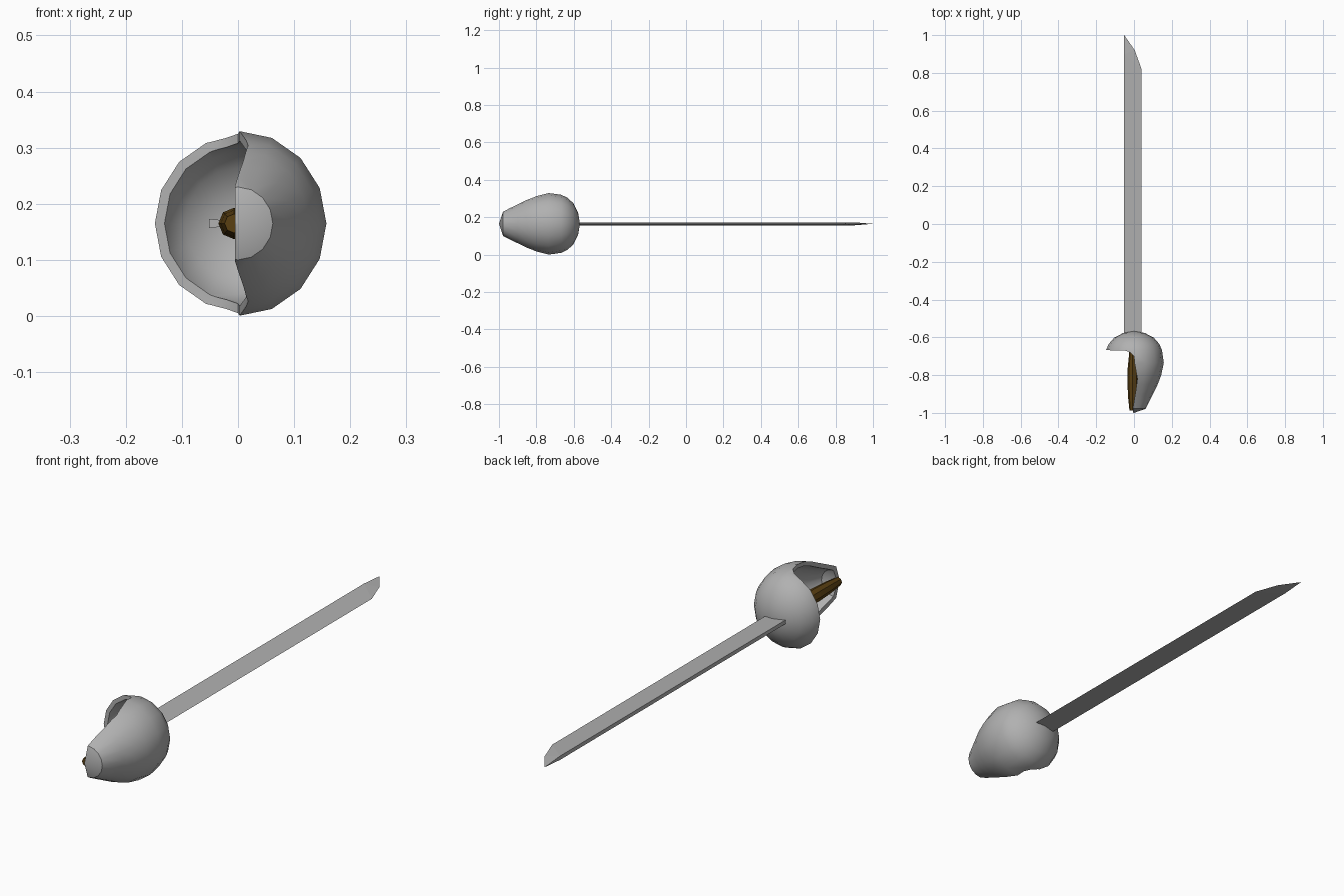
import bpy, bmesh
from math import cos, sin, pi, radians

if "Cube" in bpy.data.objects:
    bpy.data.objects.remove(bpy.data.objects["Cube"], do_unlink=True)

AXIS_Z = 0.165


def material(name, rgb):
    m = bpy.data.materials.new(name)
    m.use_nodes = True
    m.diffuse_color = (*rgb, 1)
    m.node_tree.nodes["Principled BSDF"].inputs["Base Color"].default_value = (*rgb, 1)
    return m


steel = material("grey_steel", (0.44, 0.44, 0.44))
wood = material("dark_brown_grip", (0.10, 0.05, 0.006))


def finish(name, bm, mat):
    bmesh.ops.recalc_face_normals(bm, faces=bm.faces)
    mesh = bpy.data.meshes.new(name)
    bm.to_mesh(mesh)
    bm.free()
    ob = bpy.data.objects.new(name, mesh)
    bpy.context.collection.objects.link(ob)
    mesh.materials.append(mat)
    return ob


def select(ob):
    bpy.ops.object.select_all(action='DESELECT')
    ob.select_set(True)
    bpy.context.view_layer.objects.active = ob


def lathe(name, profile, sides, mat, x=0.0, squash=1.0):
    """Closed solid turned around the y axis; profile is (radius, y)."""
    bm = bmesh.new()
    rings = []
    for r, y in profile:
        angles = [2 * pi * i / sides for i in range(sides if r else 1)]
        rings.append([bm.verts.new((x + squash * r * cos(a), y, AXIS_Z + r * sin(a)))
                      for a in angles])
    for a, b in zip(rings, rings[1:]):
        for i in range(sides):
            j = (i + 1) % sides
            corners = [a[i % len(a)], a[j % len(a)], b[j % len(b)], b[i % len(b)]]
            bm.faces.new(list(dict.fromkeys(corners)))
    return finish(name, bm, mat)


def prism(name, outline, z0, z1, mat):
    bm = bmesh.new()
    face = bm.faces.new([bm.verts.new((x, y, z0)) for x, y in outline])
    top = bmesh.ops.extrude_face_region(bm, geom=[face])["geom"]
    for v in top:
        if isinstance(v, bmesh.types.BMVert):
            v.co.z = z1
    return finish(name, bm, mat)


def cut(ob, cutter):
    mod = ob.modifiers.new("cut", 'BOOLEAN')
    mod.operation, mod.solver, mod.object = 'DIFFERENCE', 'EXACT', cutter
    select(ob)
    bpy.ops.object.modifier_apply(modifier=mod.name)
    bpy.data.objects.remove(cutter, do_unlink=True)


# Hand guard: hollow bell, opened on its right side
outer = [(0, -0.567), (0.06, -0.577), (0.11, -0.602), (0.14, -0.635), (0.155, -0.667),
         (0.165, -0.735), (0.151, -0.80), (0.131, -0.85), (0.105, -0.90),
         (0.065, -0.978), (0, -1.0)]
inner = [(0, -0.584), (0.054, -0.593), (0.099, -0.616), (0.126, -0.645), (0.139, -0.672),
         (0.148, -0.735), (0.135, -0.795), (0.115, -0.843), (0.09, -0.89),
         (0.054, -0.962), (0, -0.983)]
guard = lathe("hand_guard", outer, 16, steel, squash=0.955)
cut(guard, lathe("guard_hollow", inner, 16, steel, squash=0.955))
opening = [(-0.3, -0.667), (-0.05, -0.669), (-0.02, -0.68), (0.0, -0.70), (0.003, -0.735),
           (0.018, -0.82), (0.010, -0.88), (-0.005, -0.97), (-0.005, -1.1), (-0.3, -1.1)]
cut(guard, prism("guard_opening", opening, -0.1, 0.45, steel))
select(guard)
bpy.ops.object.shade_smooth_by_angle(angle=radians(35))

# Grip: eight-sided barrel
lathe("grip", [(0, -0.58), (0.018, -0.58), (0.020, -0.70), (0.027, -0.77), (0.028, -0.84),
               (0.024, -0.92), (0.017, -0.988), (0, -0.988)], 8, wood, x=-0.007)

# Blade: wedge section, thick spine on the right and sharp edge on the left
bm = bmesh.new()
half = 0.008
spine = [[bm.verts.new((-0.052, y, AXIS_Z + s * half)) for y in (-0.6, 0.9)] for s in (1, -1)]
edge = [bm.verts.new((x, y, AXIS_Z))
        for x, y in ((0.04, -0.6), (0.04, 0.82), (0.004, 0.92), (-0.052, 1.0))]
for base, end in spine:
    bm.faces.new((base, edge[0], edge[1], end))
    bm.faces.new((end, edge[1], edge[2]))
    bm.faces.new((end, edge[2], edge[3]))
(top_base, top_end), (low_base, low_end) = spine
bm.faces.new((top_base, top_end, low_end, low_base))
bm.faces.new((top_end, edge[3], low_end))
bm.faces.new((top_base, low_base, edge[0]))
finish("blade", bm, steel)
